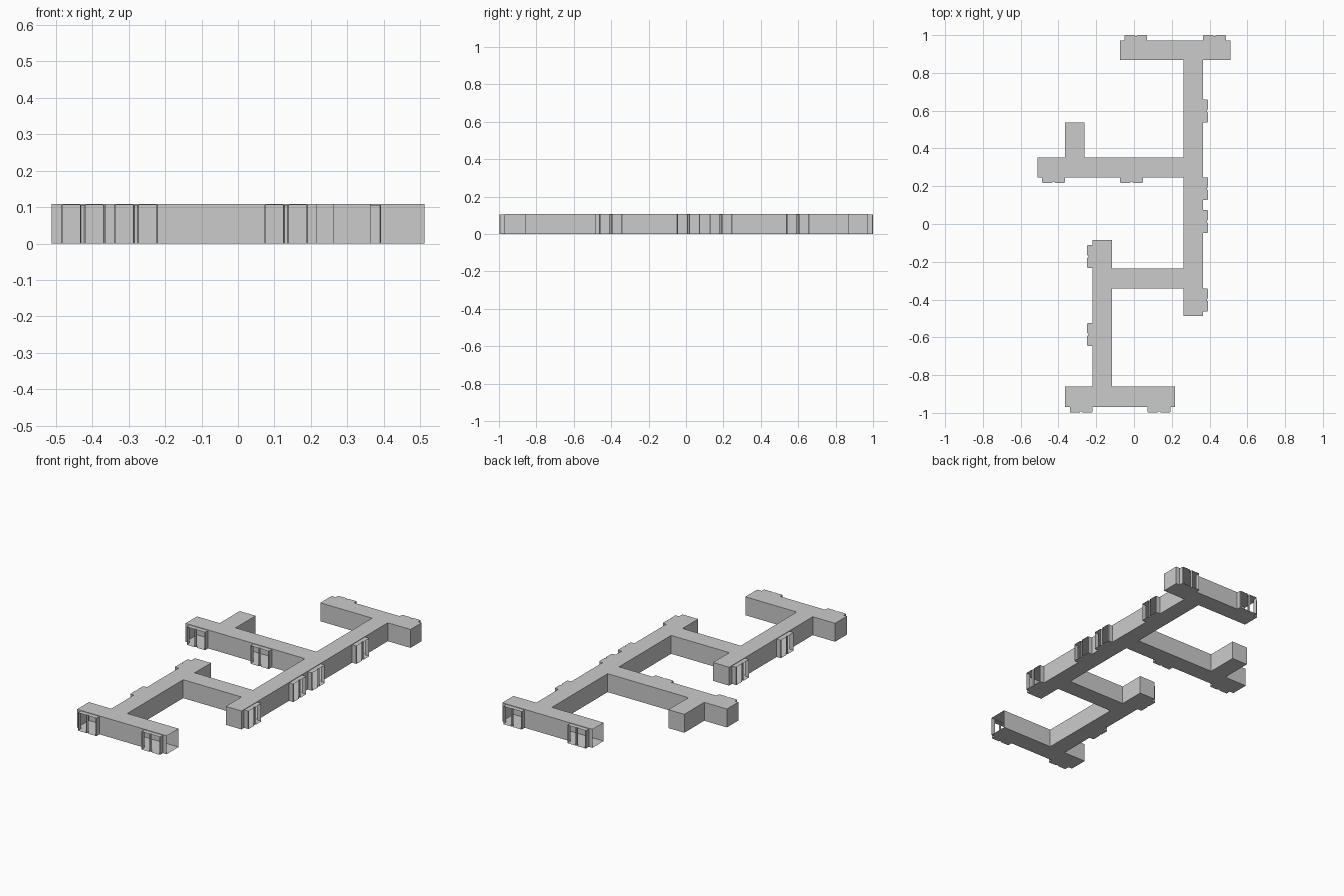
import bpy
from mathutils import Vector

if "Cube" in bpy.data.objects:
    bpy.data.objects.remove(bpy.data.objects["Cube"])

H, BAY_H, BAY_W = 0.108, 0.105, 0.12

# Footprint of the joined wings, counter-clockwise
OUTLINE = [Vector(p) for p in (
    (-.365, -.97), (.217, -.97), (.217, -.86), (-.116, -.86), (-.116, -.342), (.262, -.342),
    (.262, -.487), (.364, -.487), (.364, .868), (.511, .868), (.511, .972), (-.074, .972),
    (-.074, .868), (.262, .868), (.262, .352), (-.262, .352), (-.262, .537), (-.365, .537),
    (-.365, .352), (-.512, .352), (-.512, .246), (.262, .246), (.262, -.236), (-.116, -.236),
    (-.116, -.085), (-.22, -.085), (-.22, -.86), (-.365, -.86))]
OPEN_ENDS = {1, 11}   # edges left without a wall

# Edge number and centre position of each bay along that edge's axis
BAYS = [(0, -.28), (0, .132), (7, -.402), (7, .013), (7, .187), (7, .598),
        (10, .426), (10, .01), (20, -.426), (20, -.013), (25, -.172), (25, -.585)]

# Bay plan: distance along the wall, distance out of it
BAY = [(0, 0), (0, .025), (.004, .028), (.052, .028), (.056, .022),
       (.064, .022), (.068, .028), (.116, .028), (.12, .025), (.12, 0)]
PANES = {2, 6}        # unglazed window openings


def make(name, verts, faces):
    mesh = bpy.data.meshes.new(name)
    mesh.from_pydata(verts, [], faces)
    obj = bpy.data.objects.new(name, mesh)
    bpy.context.collection.objects.link(obj)


def wall(verts, faces, a, b, z0, z1):
    n = len(verts)
    verts += [(*a, z0), (*b, z0), (*b, z1), (*a, z1)]
    faces.append((n, n + 1, n + 2, n + 3))


def slab(verts, faces, pts, z, up):
    n = len(verts)
    verts += [(*p, z) for p in pts]
    ids = list(range(n, n + len(pts)))
    faces.append(ids if up else ids[::-1])


# Floor and roof
for name, z, up in (("floor", 0, False), ("roof", H, True)):
    v, f = [], []
    slab(v, f, OUTLINE, z, up)
    make(name, v, f)

# Outer walls, interrupted where a bay opens
v, f = [], []
for i, a in enumerate(OUTLINE):
    if i in OPEN_ENDS:
        continue
    b = OUTLINE[(i + 1) % len(OUTLINE)]
    d = (b - a).normalized()
    axis = 0 if abs(d.x) > .5 else 1
    starts = sorted(abs(c - a[axis]) - BAY_W / 2 for e, c in BAYS if e == i)
    cursor = 0
    for s in starts:
        wall(v, f, a + d * cursor, a + d * s, 0, H)
        wall(v, f, a + d * s, a + d * (s + BAY_W), BAY_H, H)
        cursor = s + BAY_W
    wall(v, f, a + d * cursor, b, 0, H)
make("outer_walls", v, f)

# Double window bays: floor, roof, side jambs and centre post
for k, (e, c) in enumerate(BAYS):
    a = OUTLINE[e]
    d = (OUTLINE[e + 1] - a).normalized()
    out = Vector((d.y, -d.x))
    axis = 0 if abs(d.x) > .5 else 1
    start = a + d * (abs(c - a[axis]) - BAY_W / 2)
    pts = [start + d * u + out * w for u, w in BAY]
    v, f = [], []
    slab(v, f, pts, 0, False)
    slab(v, f, pts, BAY_H, True)
    for i in range(len(pts) - 1):
        if i not in PANES:
            wall(v, f, pts[i], pts[i + 1], 0, BAY_H)
    make(f"window_bay_{k + 1}", v, f)
